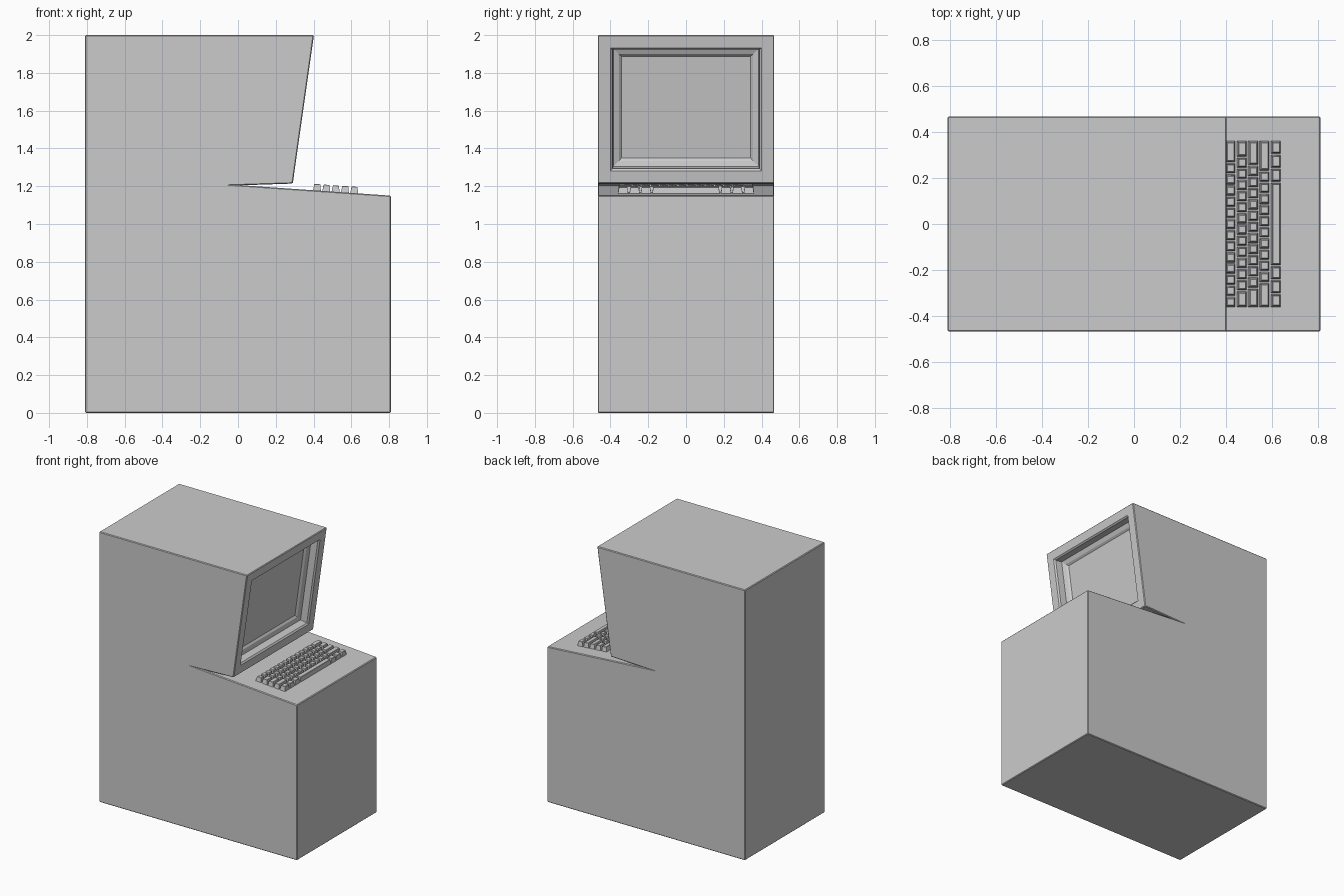
import bpy, bmesh, math
from mathutils import Vector, Matrix

if "Cube" in bpy.data.objects:
    bpy.data.objects.remove(bpy.data.objects["Cube"])

W = 0.467  # half width


def make_object(name, bm):
    bmesh.ops.recalc_face_normals(bm, faces=bm.faces)
    mesh = bpy.data.meshes.new(name)
    bm.to_mesh(mesh)
    bm.free()
    ob = bpy.data.objects.new(name, mesh)
    bpy.context.collection.objects.link(ob)
    return ob


# Cabinet: side profile (x, z) extruded across the width
profile = [(-0.81, 0), (0.81, 0), (0.81, 1.15), (0.02, 1.205),
           (0.29, 1.214), (0.402, 2.0), (-0.81, 2.0)]
bm = bmesh.new()
side = bm.faces.new([bm.verts.new((x, -W, z)) for x, z in profile])
ext = bmesh.ops.extrude_face_region(bm, geom=[side])
bmesh.ops.translate(bm, vec=(0, 2 * W, 0),
                    verts=[v for v in ext["geom"] if isinstance(v, bmesh.types.BMVert)])
bmesh.ops.recalc_face_normals(bm, faces=bm.faces)

# Small chamfer on every edge except the crease of the notch
crease = Vector((0.02, 0, 1.205))
edges = [e for e in bm.edges
         if ((e.verts[0].co + e.verts[1].co) / 2 - crease).length > 0.01]
bmesh.ops.bevel(bm, geom=edges, offset=0.005, segments=1, affect='EDGES')

# Stepped monitor recess in the leaning front face
bm.normal_update()
screen = max((f for f in bm.faces
              if f.normal.x > 0.9 and f.calc_center_median().z > 1.3),
             key=lambda f: f.calc_area())
for thickness, depth in [(0.063, 0), (0.01, -0.01), (0.004, -0.05),
                         (0.03, -0.01), (0.013, -0.012)]:
    bmesh.ops.inset_individual(bm, faces=[screen], thickness=thickness,
                               depth=depth, use_even_offset=True)
make_object("cabinet", bm)

# Keyboard: key widths per row in key units, from back row to front row
rows = [[1] * 13 + [2],
        [1.5] + [1] * 12 + [1.5],
        [1.75] + [1] * 11 + [2.25],
        [2.25] + [1] * 10 + [2.75],
        [1.25] * 3 + [7.5] + [1.25] * 3]
UNIT, GAP, KEY_H = 0.0484, 0.005, 0.034
slope = math.atan2(0.055, 0.79)


def add_key(bm, x, y, length):
    """Tapered key cap standing on the sloping desk."""
    z = 1.205 - math.tan(slope) * (x - 0.02)
    place = Matrix.Translation((x, y, z)) @ Matrix.Rotation(slope, 4, 'Y')
    hx, hy = (UNIT - GAP) / 2, (length - GAP) / 2
    cube = bmesh.ops.create_cube(bm, size=2)
    for v in cube["verts"]:
        top = v.co.z > 0
        inset = 0.006 if top else 0
        v.co = place @ Vector((v.co.x * (hx - inset), v.co.y * (hy - inset),
                               KEY_H if top else -0.004))
    rim = [e for e in {e for v in cube["verts"] for e in v.link_edges}
           if all((place.inverted() @ v.co).z > 0 for v in e.verts)]
    bmesh.ops.bevel(bm, geom=rim, offset=0.002, segments=1, affect='EDGES')


for r, widths in enumerate(rows):
    bm = bmesh.new()
    y = -7.5 * UNIT
    for w in widths:
        add_key(bm, 0.418 + r * 0.0492, y + w * UNIT / 2, w * UNIT)
        y += w * UNIT
    make_object(f"key_row_{r + 1}", bm)
